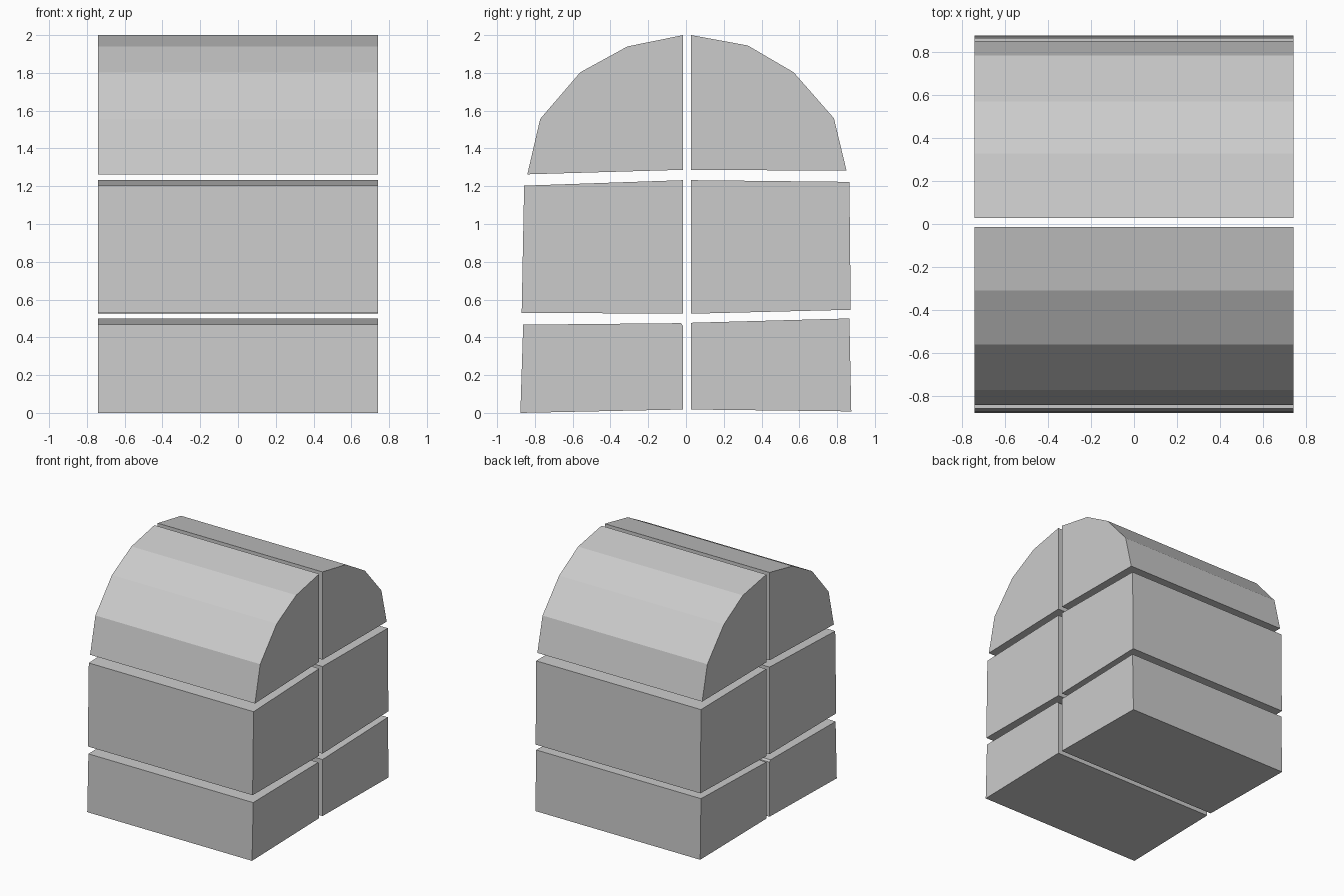
import bpy
import bmesh

if "Cube" in bpy.data.objects:
    bpy.data.objects.remove(bpy.data.objects["Cube"])

HALF_LENGTH = 0.74


def extrude_block(name, profile):
    """Extrude a (y, z) profile along x into a closed, flat-faced block."""
    bm = bmesh.new()
    face = bm.faces.new([bm.verts.new((-HALF_LENGTH, y, z)) for y, z in profile])
    result = bmesh.ops.extrude_face_region(bm, geom=[face], use_keep_orig=True)
    moved = [v for v in result["geom"] if isinstance(v, bmesh.types.BMVert)]
    bmesh.ops.translate(bm, verts=moved, vec=(2 * HALF_LENGTH, 0, 0))
    bmesh.ops.recalc_face_normals(bm, faces=bm.faces)
    mesh = bpy.data.meshes.new(name)
    bm.to_mesh(mesh)
    bm.free()
    bpy.context.collection.objects.link(bpy.data.objects.new(name, mesh))


F, B = -0.015, 0.027  # faces either side of the central gap

blocks = {
    # bottom row
    "bottom_front_block": [(F, 0.018), (F, 0.46), (-0.027, 0.475),
                           (-0.862, 0.467), (-0.877, 0.0)],
    "bottom_back_block": [(B, 0.018), (0.875, 0.008), (0.865, 0.5), (B, 0.477)],
    # middle row
    "middle_front_block": [(F, 0.525), (F, 1.232), (-0.857, 1.203), (-0.87, 0.53)],
    "middle_back_block": [(B, 0.525), (0.872, 0.546), (0.865, 1.223), (B, 1.232)],
    # faceted, rounded top row
    "top_front_block": [(F, 1.287), (F, 2.0), (-0.31, 1.94), (-0.56, 1.803),
                        (-0.772, 1.556), (-0.84, 1.263)],
    "top_back_block": [(B, 1.287), (0.85, 1.282), (0.783, 1.56), (0.57, 1.803),
                       (0.327, 1.945), (B, 2.0)],
}
for name, profile in blocks.items():
    extrude_block(name, profile)
